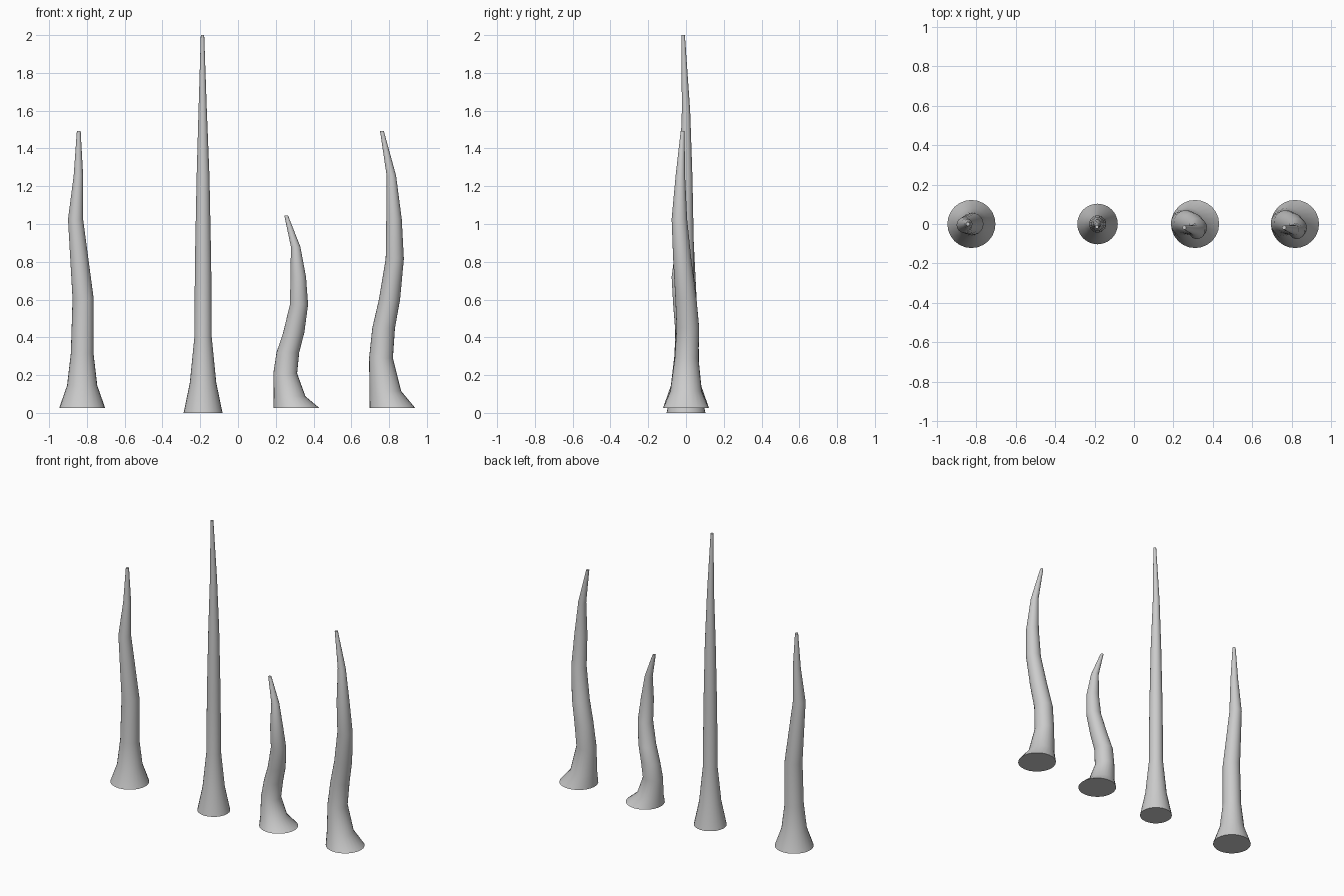
import bpy
import bmesh
import math

SIDES = 24

cube = bpy.data.objects.get("Cube")
if cube:
    bpy.data.objects.remove(cube)

grey = bpy.data.materials.new("plain grey")
grey.use_nodes = True
colour = (0.6, 0.6, 0.6, 1)
grey.diffuse_color = colour
grey.node_tree.nodes["Principled BSDF"].inputs["Base Color"].default_value = colour


def spike(name, base_x, rings, base_z=0.0, stretch=1.0):
    """Loft round sections; each ring is (x offset, y offset, height, radius)."""
    bm = bmesh.new()
    loops = []
    for dx, dy, z, radius in rings:
        loop = []
        for i in range(SIDES):
            a = math.tau * i / SIDES
            loop.append(bm.verts.new((dx + radius * math.cos(a),
                                      dy + radius * math.sin(a), z * stretch)))
        loops.append(loop)
    for low, high in zip(loops, loops[1:]):
        for i in range(SIDES):
            j = (i + 1) % SIDES
            bm.faces.new((low[i], low[j], high[j], high[i]))
    bm.faces.new(loops[0][::-1])
    bm.faces.new(loops[-1])
    mesh = bpy.data.meshes.new(name)
    bm.to_mesh(mesh)
    bm.free()
    mesh.materials.append(grey)
    obj = bpy.data.objects.new(name, mesh)
    obj.location = (base_x, 0, base_z)
    bpy.context.collection.objects.link(obj)
    bpy.ops.object.select_all(action='DESELECT')
    obj.select_set(True)
    bpy.context.view_layer.objects.active = obj
    bpy.ops.object.shade_smooth_by_angle(angle=math.radians(40))


# Slightly kinked spike
kinked = [(0, 0, 0, .122), (0, 0, .12, .08), (0, 0, .29, .06), (.005, 0, .58, .056),
          (-.035, -.005, 1.0, .04), (-.02, 0, 1.23, .025), (-.018, 0, 1.468, .01)]

# Straight tall spike
straight = [(0, 0, 0, .103), (0, 0, .16, .07), (0, 0, .4, .046), (0, 0, .8, .043),
            (0, 0, 1.25, .034), (-.002, 0, 1.6, .022), (-.003, -.015, 2.0, .009)]

# Winding spike, used at two heights
winding = [(0, 0, 0, .122), (-.037, 0, .09, .084), (-.06, .003, .265, .063),
           (-.046, .01, .425, .06), (-.015, 0, .575, .056), (.013, -.02, .79, .048),
           (.009, -.035, 1.0, .041), (-.005, -.03, 1.23, .025), (-.055, -.018, 1.468, .01)]

spike("kinked_spike", -.825, kinked, .025)
spike("tall_spike", -.185, straight)
spike("short_winding_spike", .31, winding, .025, .695)
spike("long_winding_spike", .817, winding, .025)
